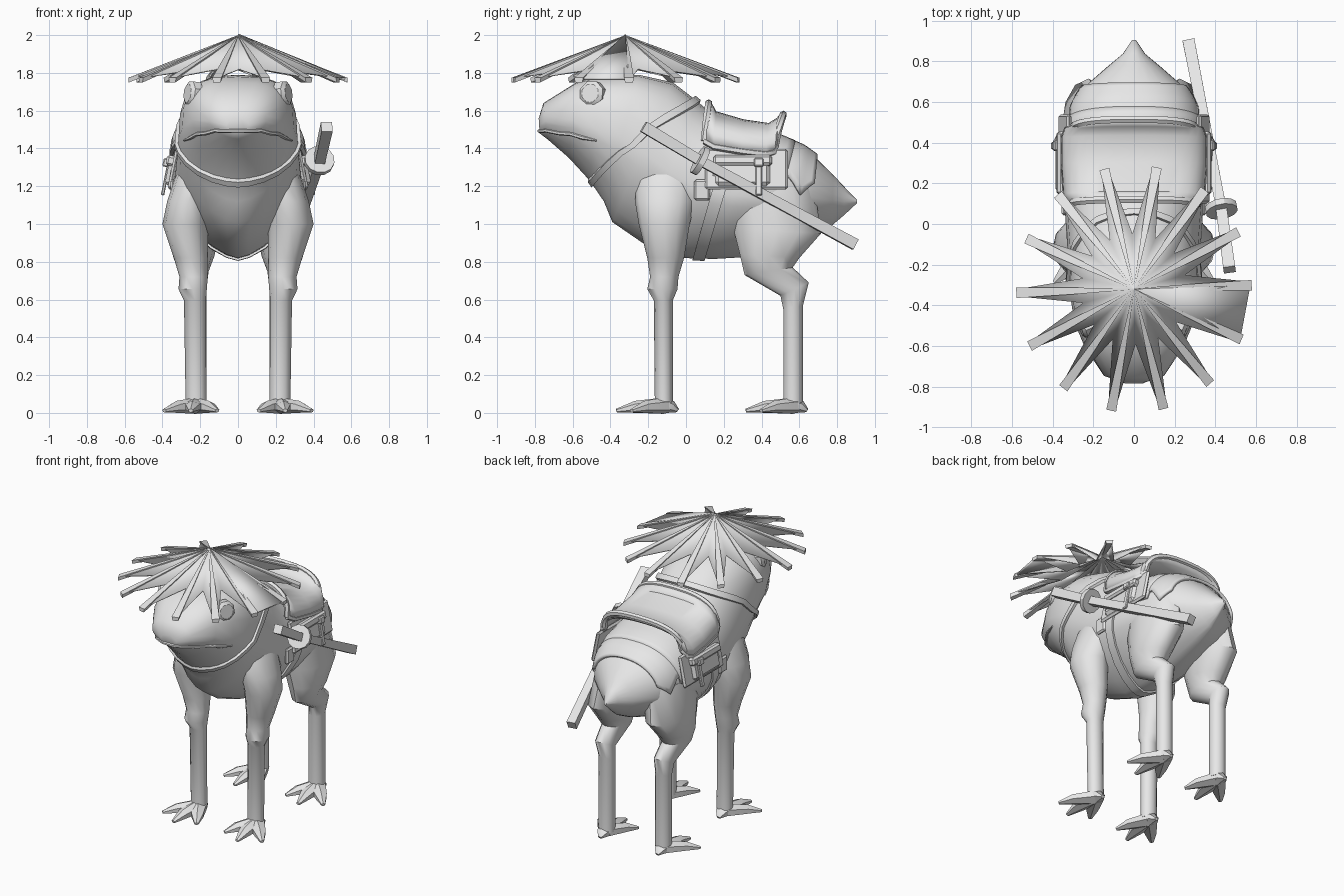
import bpy, bmesh, math
from mathutils import Vector as V

if "Cube" in bpy.data.objects:
    bpy.data.objects.remove(bpy.data.objects["Cube"])

pi = math.pi
grey = bpy.data.materials.new("plain_grey")
grey.diffuse_color = (0.8, 0.8, 0.8, 1)
grey.use_nodes = True
grey.node_tree.nodes["Principled BSDF"].inputs["Base Color"].default_value = grey.diffuse_color

def make(name, verts, faces, angle=40, thick=0):
    me = bpy.data.meshes.new(name)
    me.from_pydata([tuple(v) for v in verts], [], faces)
    bm = bmesh.new(); bm.from_mesh(me)
    bmesh.ops.remove_doubles(bm, verts=bm.verts, dist=1e-5)
    bmesh.ops.recalc_face_normals(bm, faces=bm.faces)
    bm.to_mesh(me); bm.free()
    me.materials.append(grey)
    ob = bpy.data.objects.new(name, me)
    bpy.context.collection.objects.link(ob)
    if thick:
        m = ob.modifiers.new("thickness", 'SOLIDIFY'); m.thickness = thick; m.offset = 0
    bpy.ops.object.select_all(action='DESELECT')
    ob.select_set(True); bpy.context.view_layer.objects.active = ob
    bpy.ops.object.shade_smooth_by_angle(angle=math.radians(angle))
    return ob

def grid(name, rows, closed=True, caps=True, angle=40, thick=0):
    """Skin rows of points; closed rows become tubes."""
    n = len(rows[0])
    faces = [(i*n+j, i*n+(j+1) % n, (i+1)*n+(j+1) % n, (i+1)*n+j)
             for i in range(len(rows)-1) for j in range(n if closed else n-1)]
    if closed and caps:
        faces += [tuple(range(n)), tuple(range((len(rows)-1)*n, len(rows)*n))]
    return make(name, [p for r in rows for p in r], faces, angle, thick)

def spow(v, e):
    return math.copysign(abs(v)**e, v)

def oval(sec, a, xc=0.0, off=0.0, low=1.0):
    """Point on a section spanning two side-profile points, a = 0 at the first."""
    y0, z0, y1, z1, w, n = sec
    A, B = V((xc, y0, z0)), V((xc, y1, z1))
    mid = (A+B)/2
    e = 2/n if math.cos(a) > 0 else low
    d = (A-B)/2*spow(math.cos(a), e) + V((w*spow(math.sin(a), e), 0, 0))
    return mid + d + d.normalized()*off

def tube(name, path, radii, sides=8, flat=1.0, angle=40):
    path = [V(p) for p in path]; rows = []
    for i, p in enumerate(path):
        d = (path[min(i+1, len(path)-1)] - path[max(i-1, 0)]).normalized()
        s = d.cross(V((0, 0, 1))).normalized(); u = s.cross(d)
        rows.append([p + s*math.cos(k*2*pi/sides+pi/sides)*radii[i]
                     + u*math.sin(k*2*pi/sides+pi/sides)*radii[i]*flat for k in range(sides)])
    return grid(name, rows, angle=angle)

# Body: top y,z / bottom y,z / half width / squareness
BODY = [(-.78, 1.56, -.775, 1.48, .06, 2), (-.755, 1.64, -.735, 1.45, .15, 2.4),
        (-.58, 1.75, -.62, 1.35, .245, 2.8), (-.45, 1.78, -.51, 1.23, .295, 3),
        (-.25, 1.79, -.435, 1.12, .315, 2.8), (-.07, 1.75, -.39, 1.01, .32, 2.4),
        (.06, 1.65, -.23, .90, .33, 2.2), (.16, 1.56, -.03, .82, .34, 2.3),
        (.35, 1.49, .15, .815, .345, 2.4), (.50, 1.45, .32, .825, .335, 2.4),
        (.62, 1.40, .5, .88, .30, 2.4), (.69, 1.35, .65, .93, .25, 2.2),
        (.78, 1.26, .77, .99, .13, 2), (.84, 1.195, .835, 1.045, .055, 2),
        (.905, 1.13, .905, 1.11, .01, 2)]

def hull(i, a, off=0.0):
    return oval(BODY[i], a, 0, off, 1.2 if i < 6 else 1.32)

def skin(t, a, off=0.0):
    i = min(int(t), len(BODY)-2)
    return hull(i, a, off).lerp(hull(i+1, a, off), t-i)

ring = [k*2*pi/24 for k in range(24)]
grid("body", [[hull(i, a) for a in ring] for i in range(len(BODY))], angle=50)

# Straps that follow the body; t varies from back to belly
def strap(name, top, bottom, half, off):
    def t(a): return top+(bottom-top)*(1-math.cos(a))/2
    rows = [[skin(t(a)+dt, a, o) for a in ring]
            for dt, o in ((-half, 0), (-half, off), (half, off), (half, 0))]
    grid(name, rows, caps=False)
strap("collar", 6, 3.05, .12, .018)
strap("girth_strap", 7.6, 7.55, .18, .012)

# Mouth line
lip = [skin(t, pi*(.75-.053*t), .002) for t in (3.1, 2.5, 2, 1.5, 1, .5, 0)]
lip = [V((-p.x, p.y, p.z)) for p in lip] + lip[::-1]
tube("lip", lip, [.005]+[.011]*(len(lip)-2)+[.005], 6)

# Legs: front y,z / back y,z / half width / squareness, then x centre
FRONT = [((-.2, 1.40, .06, 1.40, .06, 2), .2), ((-.26, 1.24, .06, 1.24, .1, 2), .235),
         ((-.27, 1.12, .05, 1.12, .115, 2), .26),
         ((-.25, 1.0, .02, 1.0, .12, 2), .28), ((-.205, .82, -.01, .82, .09, 2), .25),
         ((-.19, .72, -.04, .72, .075, 2), .235), ((-.205, .655, -.045, .655, .075, 2), .24),
         ((-.17, .595, -.07, .595, .058, 2), .228), ((-.165, .04, -.07, .04, .055, 2), .222)]
HIND = [((.2, 1.2, .68, 1.2, .13, 2), .19), ((.25, .98, .715, .95, .13, 2), .225),
        ((.285, .84, .6, .82, .11, 2), .235), ((.31, .73, .565, .77, .08, 2), .235),
        ((.5, .62, .65, .69, .062, 2), .23), ((.515, .55, .62, .57, .055, 2), .222),
        ((.515, .04, .62, .04, .055, 2), .222)]
leg_ring = [k*2*pi/12 for k in range(12)]
for side, s in (("right", 1), ("left", -1)):
    for part, secs, ay in (("front", FRONT, -.118), ("hind", HIND, .567)):
        grid(f"{part}_leg_{side}", [[oval(sec, a, s*x) for a in leg_ring] for sec, x in secs])
        ax = .225*s
        # Foot: three pointed toes and a heel
        for k, (dx, dy) in enumerate(((.165, -.17), (.025, -.25), (-.115, -.19), (0, .075))):
            tip = V((ax+s*dx, ay+dy, .012))
            root = V((ax, ay, .038))
            mid = root.lerp(tip, .6); mid.z = .032
            tube(f"{part}_toe_{side}_{k}", [root, mid, tip], [.06, .044, .014], 6, .72)
    # Eye: flattened faceted dome
    n = V((.9*s, -.4, .12)).normalized(); c = V((.25*s, -.5, 1.69))
    e1 = n.cross(V((0, 0, 1))).normalized(); e2 = e1.cross(n)
    grid(f"eye_{side}", [[c + n*h + (e1*math.cos(q*pi/4+.4)+e2*math.sin(q*pi/4+.4))*r
                          for q in range(8)] for h, r in ((-.04, .07), (.005, .07), (.02, .05))], angle=30)

# Hat: fourteen tapering slats joined by sunken webs, and one filled panel
apex = V((0, -.32, 2.0))
def cone(a, r, dz=0.0, side=0.0):
    return apex + V(((math.cos(a)*r - math.sin(a)*side)*.95,
                     math.sin(a)*r + math.cos(a)*side, -.37*r + dz))
step = 2*pi/14
for k in range(14):
    a = k*step + .03
    rows = [[cone(a, r, 0, -w), cone(a, r, 0, w), cone(a, r, -h, w*.8), cone(a, r, -h, -w*.8)]
            for r, w, h in ((.0, .002, .008), (.3, .016, .025), (.61, .026, .025))]
    grid(f"hat_slat_{k}", rows, angle=30)
    # Web dropping from this slat and the next into the valley between
    valley = cone(a+step/2, .27, -.08)
    b = a+step
    make(f"hat_web_{k}", [apex-V((0, 0, .006)), cone(a, .56, -.012, .02), valley, cone(b, .56, -.012, -.02)],
         [(0, 1, 2), (0, 2, 3)], 20, .008)
make("hat_panel", [apex, cone(.03, .6, -.01), cone(.03-step, .6, -.01)], [(0, 1, 2)], 30, .015)

# Saddle blanket and rump cover laid over the back
def patch(name, t0, t1, a1, off, thick, dip=0.0):
    rows = []
    for i in range(9):
        t = t0+(t1-t0)*i/8
        e = a1+dip*(1-abs(i-5)/3 if 2 < i < 8 else 0)
        rows.append([skin(t, e*pi*j/10, off) for j in range(-10, 11)])
    grid(name, rows, closed=False, thick=thick)
patch("saddle_blanket", 7.3, 9.6, .45, .014, .02)
patch("rump_cover", 9.3, 11.0, .4, .012, .02, .09)

# Saddle seat: y, crown z, half width, side z, backward lean
SEAT = [(.10, 1.64, .315, 1.44, .02), (.15, 1.585, .335, 1.41, 0), (.30, 1.54, .345, 1.385, 0),
        (.42, 1.52, .345, 1.37, .02), (.46, 1.55, .33, 1.38, .03), (.475, 1.58, .30, 1.42, .04)]
seat = [[V((hw*spow(math.sin(u*pi/16), .75), y+lean*math.cos(u*pi/16),
            zs+(zt-zs)*abs(math.cos(u*pi/16))**.7))
         for u in range(-8, 9)] for y, zt, hw, zs, lean in SEAT]
grid("saddle_seat", seat, closed=False, thick=.03)
for name, path in (("pommel_roll", seat[0]), ("cantle_roll", seat[-1]),
                   ("seat_roll_right", [r[-1] for r in seat]), ("seat_roll_left", [r[0] for r in seat])):
    tube(name, path, [.02]*len(path), 6)

# Bags and buckles on both flanks
def box(name, c, size, tilt, bevel=.012):
    bpy.ops.mesh.primitive_cube_add(size=1, location=c, rotation=tilt)
    ob = bpy.context.object; ob.name = name; ob.scale = size
    bpy.ops.object.transform_apply(location=False, rotation=False, scale=True)
    ob.data.materials.append(grey)
    m = ob.modifiers.new("bevel", 'BEVEL'); m.width = bevel; m.segments = 1
for side, s in (("right", 1), ("left", -1)):
    tl = (0, -.2*s, 0)
    box(f"saddle_flap_{side}", (.340*s, .32, 1.29), (.025, .44, .22), tl)
    box(f"saddle_bag_{side}", (.352*s, .30, 1.275), (.045, .29, .15), tl, .018)
    box(f"bag_lid_{side}", (.355*s, .30, 1.335), (.05, .31, .055), tl)
    box(f"bag_strap_{side}", (.38*s, .385, 1.25), (.018, .035, .2), tl, .005)
    box(f"bag_buckle_{side}", (.382*s, .385, 1.325), (.03, .05, .045), tl, .006)
    box(f"girth_buckle_{side}", (.345*s, .085, 1.18), (.025, .085, .11), (0, 0, 0), .01)

# Sheathed sword slung on the right flank
hilt, guard, tip = V((.47, -.225, 1.515)), V((.43, .075, 1.335)), V((.27, .895, .892))
d = (tip-guard).normalized()
tube("sword_hilt", [hilt, guard], [.042, .038], 4, 1, 30)
tube("sword_guard", [guard-d*.016, guard+d*.016], [.08, .08], 12, 1, 30)
tube("sword_sheath", [guard, guard.lerp(tip, .5), tip], [.036, .038, .042], 4, 1, 30)
